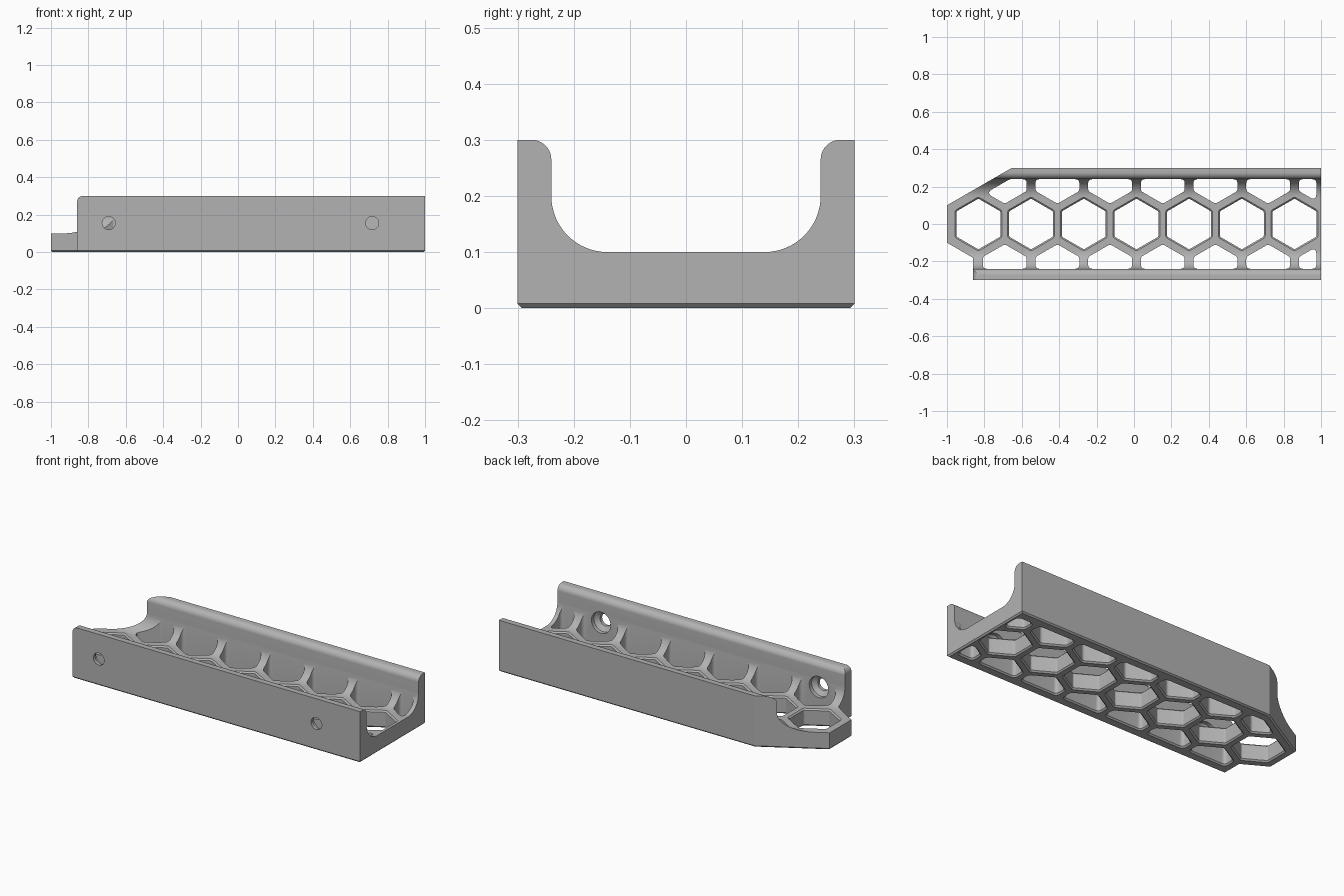
import bpy, bmesh, math
from mathutils import Vector

if "Cube" in bpy.data.objects:
    bpy.data.objects.remove(bpy.data.objects["Cube"])

PITCH, WALL = 0.2817, 0.047       # honeycomb spacing and rib width
CELL_R = (PITCH - WALL) / 2 / math.cos(math.pi / 6)
FIRST_X = -0.832
INNER_Y = 0.2395                  # pockets stop at the inner wall face
SLANT = Vector((-0.5, math.sqrt(0.75)))   # outward normal of the cut corner
SLANT_D = SLANT.dot(Vector((-1, 0.1)))


def arc(cx, cy, r, start, end, n):
    return [Vector((cx + r * math.cos(math.radians(start + (end - start) * i / n)),
                    cy + r * math.sin(math.radians(start + (end - start) * i / n))))
            for i in range(n + 1)]


def offset(poly, d):
    """Grow a counter-clockwise outline by d with mitred corners."""
    out = []
    for i, p in enumerate(poly):
        a, b = (p - poly[i - 1]).normalized(), (poly[(i + 1) % len(poly)] - p).normalized()
        na, nb = Vector((a.y, -a.x)), Vector((b.y, -b.x))
        out.append(p + (na + nb) * d / (1 + na.dot(nb)))
    return out


def clip(poly, n, d):
    """Keep the part of an outline where n.p <= d."""
    out = []
    for i, q in enumerate(poly):
        p = poly[i - 1]
        sp, sq = n.dot(p) - d, n.dot(q) - d
        if sp * sq < 0:
            out.append(p.lerp(q, sp / (sp - sq)))
        if sq <= 0:
            out.append(q)
    return out


def rounded(poly, r, n=5):
    out = []
    for i, p in enumerate(poly):
        u, v = poly[i - 1] - p, poly[(i + 1) % len(poly)] - p
        t = min(r / math.tan(u.angle(v) / 2), 0.45 * u.length, 0.45 * v.length)
        a, b = p + u.normalized() * t, p + v.normalized() * t
        out += [a.lerp(p, k / n).lerp(p.lerp(b, k / n), k / n) for k in range(n + 1)]
    return out


def loft(bm, rings):
    """Closed solid through a list of matching rings of 3D points."""
    rings = [[bm.verts.new(p) for p in ring] for ring in rings]
    bm.faces.new(rings[0])
    bm.faces.new(rings[-1])
    for lo, hi in zip(rings, rings[1:]):
        for i in range(len(lo)):
            bm.faces.new((lo[i - 1], lo[i], hi[i], hi[i - 1]))


def upright(poly, levels):
    """Horizontal rings: levels are (height, outline growth)."""
    return [[(p.x, p.y, z) for p in offset(poly, d)] for z, d in levels]


def make(name, bm):
    bmesh.ops.recalc_face_normals(bm, faces=bm.faces)
    mesh = bpy.data.meshes.new(name)
    bm.to_mesh(mesh)
    bm.free()
    ob = bpy.data.objects.new(name, mesh)
    bpy.context.collection.objects.link(ob)
    return ob


# Outer block with a chamfered foot
notch_x = -0.86
footprint = [Vector(p) for p in (
    (-1, -0.1), (notch_x, -0.181), (notch_x, -0.3), (1, -0.3),
    (1, 0.3), (-0.6536, 0.3), (-1, 0.1))]
bm = bmesh.new()
loft(bm, upright(footprint, [(0, -0.008), (0.008, 0), (0.3, 0)]))
body = make("honeycomb_channel", bm)

# Channel: rounded lips and filleted floor
side = arc(0.14, 0.2, 0.1, -90, 0, 16) + arc(0.275, 0.265, 0.035, 180, 90, 10)
side.append(Vector((0.275, 0.4)))
profile = side + [Vector((-p.x, p.y)) for p in reversed(side)]
bm = bmesh.new()
loft(bm, [[(x, p.x, p.y) for p in profile] for x in (-1.1, 1.1)])
channel = make("channel_cutter", bm)

# Honeycomb: middle row of full cells, side rows trimmed by the walls
bm = bmesh.new()
for i in range(7):
    hexa = rounded(arc(FIRST_X + i * PITCH, 0, CELL_R, 30, 330, 5), 0.012)
    loft(bm, upright(hexa, [(-0.01, 0.018), (0.008, 0), (0.092, 0), (0.11, 0.018)]))
    for row in (-1, 1):
        cell = arc(FIRST_X + (i + 0.5) * PITCH, PITCH * math.sqrt(0.75), CELL_R, 30, 330, 5)
        cell = clip(cell, Vector((0, 1)), INNER_Y)
        cell = clip(cell, Vector((1, 0)), 0.975)
        if row > 0:
            cell = clip(cell, SLANT, SLANT_D - WALL)
        cell = rounded(cell, 0.022)
        loft(bm, [[(x, row * y, z) for x, y, z in ring] for ring in
                  upright(cell, [(-0.01, 0.018), (0.008, 0), (0.4, 0)])])
cells = make("cell_cutter", bm)

# Countersunk screw holes in the front wall
bm = bmesh.new()
for i in (0.5, 5.5):
    loft(bm, [[(p.x, y, p.y) for p in arc(FIRST_X + i * PITCH, 0.155, r, 0, 348.75, 31)]
              for y, r in ((-0.32, 0.035), (-0.28, 0.035), (-0.262, 0.062), (-0.22, 0.062))])
screws = make("screw_hole_cutter", bm)

# Rounded top corner at the end of the front wall
bm = bmesh.new()
corner = arc(notch_x + 0.03, 0.27, 0.03, 180, 90, 8)
corner += [Vector((notch_x + 0.03, 0.32)), Vector((notch_x - 0.02, 0.32)),
           Vector((notch_x - 0.02, 0.27))]
loft(bm, [[(p.x, y, p.y) for p in corner] for y in (-0.35, -0.2)])
end_round = make("wall_end_cutter", bm)

# Carve the block
bpy.ops.object.select_all(action='DESELECT')
body.select_set(True)
bpy.context.view_layer.objects.active = body
for cutter in (channel, cells, screws, end_round):
    cutter.hide_render = True
    mod = body.modifiers.new(cutter.name, 'BOOLEAN')
    mod.operation, mod.solver, mod.object = 'DIFFERENCE', 'EXACT', cutter
    bpy.ops.object.modifier_apply(modifier=mod.name)
    bpy.data.objects.remove(cutter)

# Single plain grey finish
grey = bpy.data.materials.new("plain_grey")
grey.use_nodes = True
colour = (0.45, 0.45, 0.45, 1)
grey.diffuse_color = colour
grey.node_tree.nodes["Principled BSDF"].inputs["Base Color"].default_value = colour
body.data.materials.clear()
body.data.materials.append(grey)
bpy.ops.object.shade_smooth_by_angle(angle=math.radians(25))
